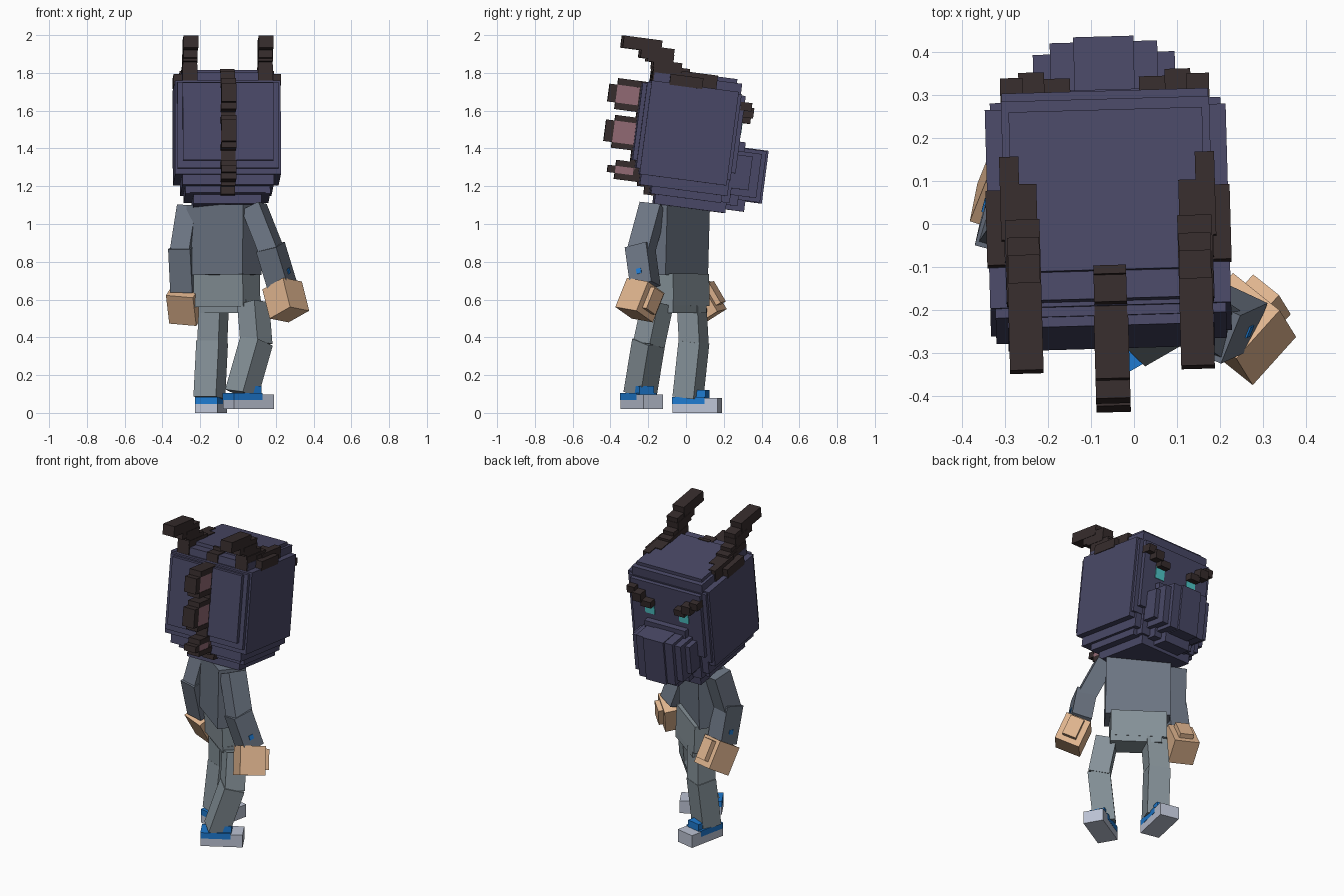
import bpy, bmesh, math
from mathutils import Matrix, Vector

if "Cube" in bpy.data.objects:
    bpy.data.objects.remove(bpy.data.objects["Cube"])


def lin(c):
    c /= 255
    return c / 12.92 if c <= 0.04045 else ((c + 0.055) / 1.055) ** 2.4


def mat(name, r, g, b):
    m = bpy.data.materials.new(name)
    m.diffuse_color = (lin(r), lin(g), lin(b), 1)
    m.use_nodes = True
    m.node_tree.nodes["Principled BSDF"].inputs["Base Color"].default_value = m.diffuse_color
    return m


INDIGO = mat("indigo", 73, 72, 102)
HORN = mat("dark_brown", 54, 44, 44)
PINK = mat("dusty_pink", 146, 106, 116)
TEAL = mat("teal", 80, 202, 204)
SKIN = mat("tan_skin", 224, 181, 143)
SHIRT = mat("slate_shirt", 108, 117, 131)
PANTS = mat("grey_trousers", 134, 146, 153)
BLUE = mat("shoe_blue", 30, 122, 208)
SOLE = mat("sole_white", 188, 195, 212)


def boxes(name, material, items, frame=Matrix()):
    """One object from boxes (x0, x1, y0, y1, z0, z1) placed in a frame."""
    bm = bmesh.new()
    for x0, x1, y0, y1, z0, z1 in items:
        m = Matrix.Translation(((x0 + x1) / 2, (y0 + y1) / 2, (z0 + z1) / 2))
        m = m @ Matrix.Diagonal((x1 - x0, y1 - y0, z1 - z0, 1))
        bmesh.ops.create_cube(bm, size=1, matrix=frame @ m)
    me = bpy.data.meshes.new(name)
    bm.to_mesh(me)
    bm.free()
    me.materials.append(material)
    ob = bpy.data.objects.new(name, me)
    bpy.context.collection.objects.link(ob)
    return ob


def mirrored(items):
    return items + [(-b, -a, *r) for a, b, *r in items]


def centred(items):
    return [(-h, h, *r) for h, *r in items]


def limb_frame(a, b, yaw):
    """Frame at a with z running to b and x near the yaw heading."""
    a, b = Vector(a), Vector(b)
    z = (b - a).normalized()
    t = math.radians(yaw)
    x = Vector((math.cos(t), math.sin(t), 0))
    x = (x - z * x.dot(z)).normalized()
    y = z.cross(x)
    m = Matrix((x, y, z)).transposed().to_4x4()
    return Matrix.Translation(a) @ m, (b - a).length


def limb(name, material, a, b, w, d, yaw=0):
    f, n = limb_frame(a, b, yaw)
    return boxes(name, material, [(-w / 2, w / 2, -d / 2, d / 2, 0, n)], f)


# Head frame: nods toward +y
HEAD = (Matrix.Translation((-0.06, 0.02, 1.43)) @ Matrix.Rotation(math.radians(1.6), 4, 'Z')
        @ Matrix.Rotation(math.radians(-7.5), 4, 'X'))

# Stepped skull
boxes("head", INDIGO, centred([
    (.280, -.250, .215, -.200, .300),
    (.268, -.272, .232, -.170, .290),
    (.240, -.295, .255, -.130, .283),
    (.242, -.240, .228, -.255, .345),
    (.225, -.175, .200, -.295, .366),
    (.180, -.150, .230, -.345, -.10),
    (.200, -.180, .245, -.290, .00),
]), HEAD)

# Stepped snout, narrowing to the chin
boxes("snout", INDIGO, centred([
    (.195, .20, .335, -.210, -.03),
    (.165, .20, .382, -.245, -.01),
    (.125, .20, .406, -.266, .008),
    (.070, .20, .418, -.270, .012),
    (.140, .20, .290, -.300, .04),
    (.090, .20, .330, -.325, -.10),
]), HEAD)

# Slanted brows and eyes
boxes("brows", HORN, mirrored([
    (.190, .243, .235, .295, .205, .250),
    (.140, .200, .245, .310, .170, .225),
    (.080, .150, .245, .300, .140, .180),
]), HEAD)
boxes("eyes", TEAL, mirrored([(.085, .150, .25, .2595, .075, .150)]), HEAD)

# Stepped horns with bases wrapping the skull edge
boxes("horns", HORN, mirrored([
    (.160, .238, -.425, -.220, .452, .517),
    (.162, .236, -.325, -.150, .412, .480),
    (.160, .238, -.285, -.148, .398, .450),
    (.162, .236, -.252, -.100, .360, .411),
    (.160, .2405, -.248, -.055, .290, .386),
    (.165, .284, -.155, .020, .290, .347),
    (.165, .243, -.150, .030, .340, .371),
    (.205, .250, -.100, .095, .300, .371),
]), HEAD)

# Mane strip down the crown and back
H = .038
boxes("mane_strip", HORN, centred([
    (H, -.185, -.165, .28, .370),
    (H, -.248, -.180, .28, .350),
    (H, -.301, -.240, -.14, .290),
    (H, -.278, -.200, -.220, -.12),
    (H, -.248, -.180, -.262, -.20),
    (H, -.208, -.140, -.302, -.25),
]), HEAD)

# Three back spines: dark rim round a pink core
for i, (v, tip, w0, w1, rim) in enumerate([
        (-.42, -.462, .125, .290, .035),
        (-.41, -.455, -.080, .095, .030),
        (-.374, -.415, -.242, -.140, .032)]):
    boxes(f"spine_rim_{i + 1}", HORN, centred([
        (H + .002, v, -.22, w1 - rim, w1),
        (H + .002, v, -.20, w0, w0 + rim),
        (H + .002, tip, v, w0 + rim, w1 - rim),
    ]), HEAD)
    boxes(f"spine_core_{i + 1}", PINK, centred([(H, v, -.22, w0 + rim, w1 - rim)]), HEAD)

# Body, twisted toward +x
limb("neck", SKIN, (-.07, -.055, 1.07), (-.07, -.05, 1.16), .10, .08, -20)
limb("torso", SHIRT, (-.076, -.062, .73), (-.074, -.052, 1.10), .375, .165, -37)
limb("shirt_hem", PANTS, (-.058, -.033, .565), (-.062, -.036, .735), .325, .155, -36)
limb("hips", PANTS, (-.040, -.035, .53), (-.040, -.035, .60), .30, .135, -36)

# Arms: shoulder, elbow, wrist, fingertip, arm yaw, hand yaw and side
ARMS = {
    "left": ((-.258, .055, 1.085), (-.295, .0, .85), (-.285, .045, .65), (-.268, .130, .505),
             -15, -22, -1),
    "right": ((.085, -.175, 1.09), (.180, -.240, .85), (.235, -.215, .67), (.272, -.275, .52),
              -22, -42, 1),
}
for side, (sh, el, wr, tip, yaw, hand_yaw, s) in ARMS.items():
    limb(side + "_upper_arm", SHIRT, sh, el, .105, .118, yaw)
    f, n = limb_frame(el, wr, yaw)
    boxes(side + "_forearm", SHIRT, [(-.060, .060, -.062, .062, -.03, n)], f)
    # Blue cuff button on the outer face
    xs = sorted((s * .058, s * .064))
    boxes(side + "_cuff_button", BLUE, [(*xs, -.014, .014, n * .62 - .014, n * .62 + .014)], f)
    # Hand with a raised finger block on its forward face
    f, n = limb_frame(wr, tip, hand_yaw)
    boxes(side + "_hand", SKIN, [
        (-.076, .076, -.076, .076, -.005, n),
        (-.042, .042, -.105, -.07, .01, n * .8),
    ], f)

# Legs: hip, knee, ankle, yaw
LEGS = {
    "left": ((-.128, .030, .57), (-.137, .042, .355), (-.152, .010, .08), -24),
    "right": ((.080, -.150, .58), (.098, -.197, .36), (.018, -.243, .10), -42),
}
for side, (hip, knee, ankle, yaw) in LEGS.items():
    limb(side + "_thigh", PANTS, hip, knee, .122, .118, yaw)
    limb(side + "_shin", PANTS, (knee[0], knee[1], knee[2] + .02), ankle, .130, .122, yaw)

# Shoes: centre, heading
SHOES = {"left": ((-.143, .06, 0), -12), "right": ((.055, -.235, .02), -60)}
for side, (pos, yaw) in SHOES.items():
    f = Matrix.Translation(pos) @ Matrix.Rotation(math.radians(yaw), 4, 'Z')
    boxes(side + "_sole", SOLE, [(-.060, .060, -.122, .122, 0, .050),
                                 (-.060, .060, .050, .122, .04, .078)], f)
    boxes(side + "_shoe_upper", BLUE, [(-.061, .061, -.123, .051, .048, .085),
                                       (-.045, .045, -.02, .055, .07, .122)], f)
